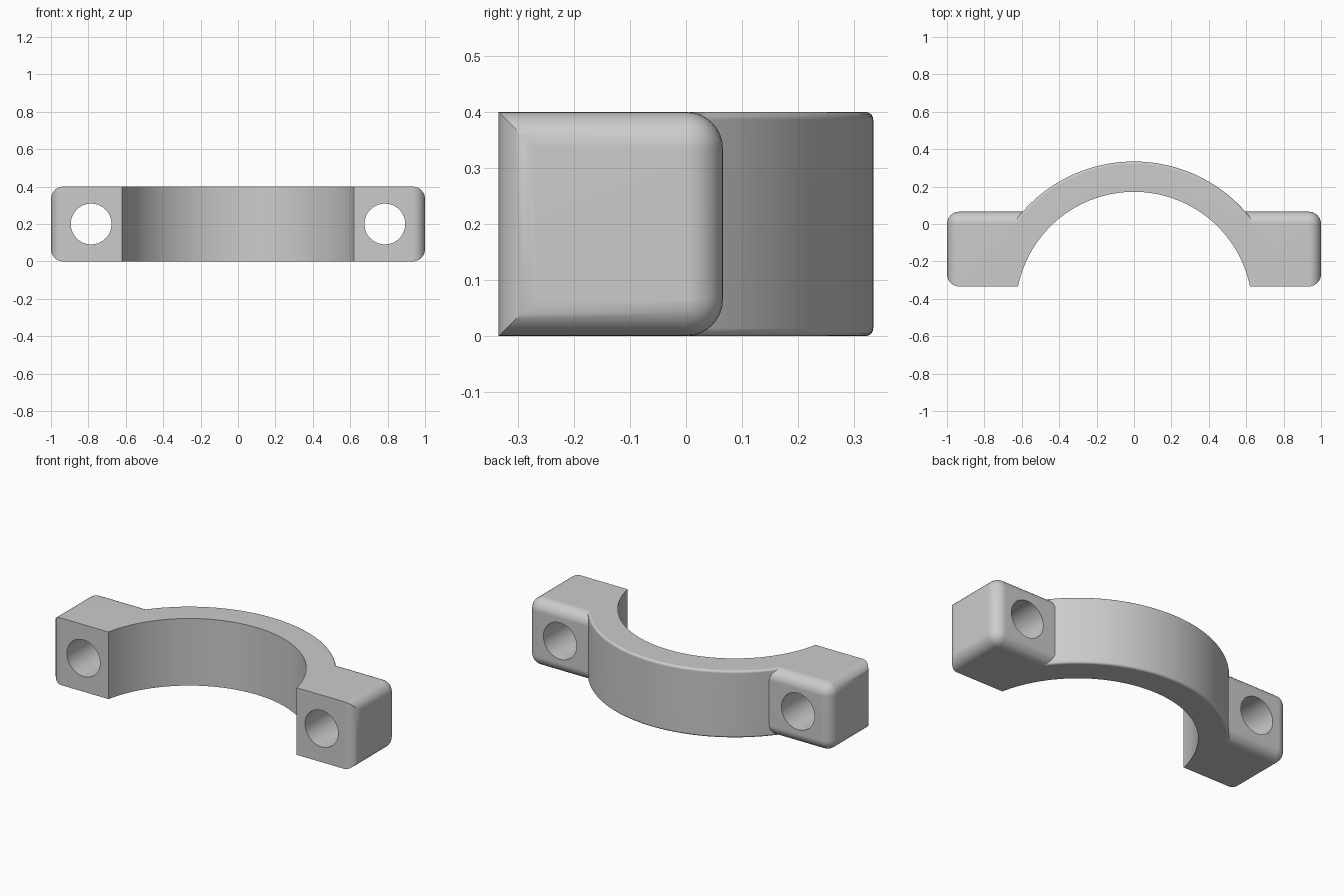
import bpy, bmesh, math
from mathutils import Matrix, Vector

if "Cube" in bpy.data.objects:
    bpy.data.objects.remove(bpy.data.objects["Cube"], do_unlink=True)

HEIGHT = 0.4
CENTRE = Vector((0, -0.461, 0))           # axis of the arch
R_IN, R_OUT = 0.633, 0.795
FRONT, BACK = -0.334, 0.066

grey = bpy.data.materials.new("plain grey")
grey.use_nodes = True
grey.diffuse_color = (0.6, 0.6, 0.6, 1)
grey.node_tree.nodes["Principled BSDF"].inputs["Base Color"].default_value = (0.6, 0.6, 0.6, 1)


def finish(bm, name):
    bmesh.ops.recalc_face_normals(bm, faces=bm.faces)
    mesh = bpy.data.meshes.new(name)
    bm.to_mesh(mesh)
    bm.free()
    mesh.materials.append(grey)
    obj = bpy.data.objects.new(name, mesh)
    bpy.context.collection.objects.link(obj)
    return obj


def make_arch():
    """Rounded rectangular section swept around the arch axis."""
    bm = bmesh.new()
    r, inner, start = 0.014, 0.58, math.radians(20)
    section = [(inner, 0)]
    for cz, a0 in ((r, -90), (HEIGHT - r, 0)):
        for i in range(5):
            a = math.radians(a0 + 22.5 * i)
            section.append((R_OUT - r + r * math.cos(a), cz + r * math.sin(a)))
    section.append((inner, HEIGHT))
    verts = [bm.verts.new(CENTRE + Vector((d * math.cos(start), d * math.sin(start), z)))
             for d, z in section]
    face = bm.faces.new(verts)
    end = bmesh.ops.spin(bm, geom=[face, *face.edges, *face.verts], cent=CENTRE,
                         axis=(0, 0, 1), angle=math.pi - 2 * start, steps=96)
    if not face.is_valid or all(len(e.link_faces) == 2 for e in bm.edges):
        return finish(bm, "clamp")
    # close any open end
    bmesh.ops.holes_fill(bm, edges=[e for e in bm.edges if e.is_boundary])
    return finish(bm, "clamp")


def make_ear(side, name):
    """Bolt block with rounded outer and back edges, sharp front edges."""
    bm = bmesh.new()
    bmesh.ops.create_cube(bm, size=1)
    for v in bm.verts:
        v.co = (0.75 + v.co.x * 0.5, (FRONT + BACK) / 2 + v.co.y * (BACK - FRONT),
                (v.co.z + 0.5) * HEIGHT)

    def rounded(e):
        a, b = (v.co for v in e.verts)
        outer = min(a.x, b.x) > 0.99
        rear = min(a.y, b.y) > BACK - 0.01
        front = max(a.y, b.y) < FRONT + 0.01
        flat = abs(a.z - b.z) < 0.01
        if outer:
            return not (front and flat)
        return rear and flat
    bmesh.ops.bevel(bm, geom=[e for e in bm.edges if rounded(e)], offset=0.066,
                    segments=8, profile=0.5, affect='EDGES')
    if side < 0:
        bmesh.ops.scale(bm, vec=(-1, 1, 1), verts=bm.verts)
    return finish(bm, name)


def make_cutter(name, radius, depth, matrix, segments):
    bm = bmesh.new()
    bmesh.ops.create_cone(bm, cap_ends=True, segments=segments, radius1=radius,
                          radius2=radius, depth=depth, matrix=matrix)
    obj = finish(bm, name)
    obj.hide_render = True
    return obj


def combine(target, other, operation):
    mod = target.modifiers.new(operation.title(), 'BOOLEAN')
    mod.operation, mod.solver, mod.object = operation, 'EXACT', other
    bpy.context.view_layer.objects.active = target
    bpy.ops.object.modifier_apply(modifier=mod.name)
    bpy.data.objects.remove(other, do_unlink=True)


# Arch joined with the two bolt blocks
clamp = make_arch()
for side, name in ((1, "left_ear"), (-1, "right_ear")):
    combine(clamp, make_ear(side, name), 'UNION')

# Bore through the arch and bolt holes through the blocks
bore = Matrix.Translation(CENTRE + Vector((0, 0, HEIGHT / 2)))
combine(clamp, make_cutter("bore_cutter", R_IN, 1, bore, 192), 'DIFFERENCE')
for x in (0.785, -0.785):
    hole = Matrix.Translation((x, -0.13, HEIGHT / 2)) @ Matrix.Rotation(math.pi / 2, 4, 'X')
    combine(clamp, make_cutter("hole_cutter", 0.109, 1, hole, 64), 'DIFFERENCE')

# Smooth curved faces, crisp edges
for obj in bpy.context.selected_objects:
    obj.select_set(False)
clamp.select_set(True)
bpy.context.view_layer.objects.active = clamp
bpy.ops.object.shade_smooth_by_angle(angle=math.radians(30))
weighted = clamp.modifiers.new("Weighted normals", 'WEIGHTED_NORMAL')
weighted.keep_sharp = True
